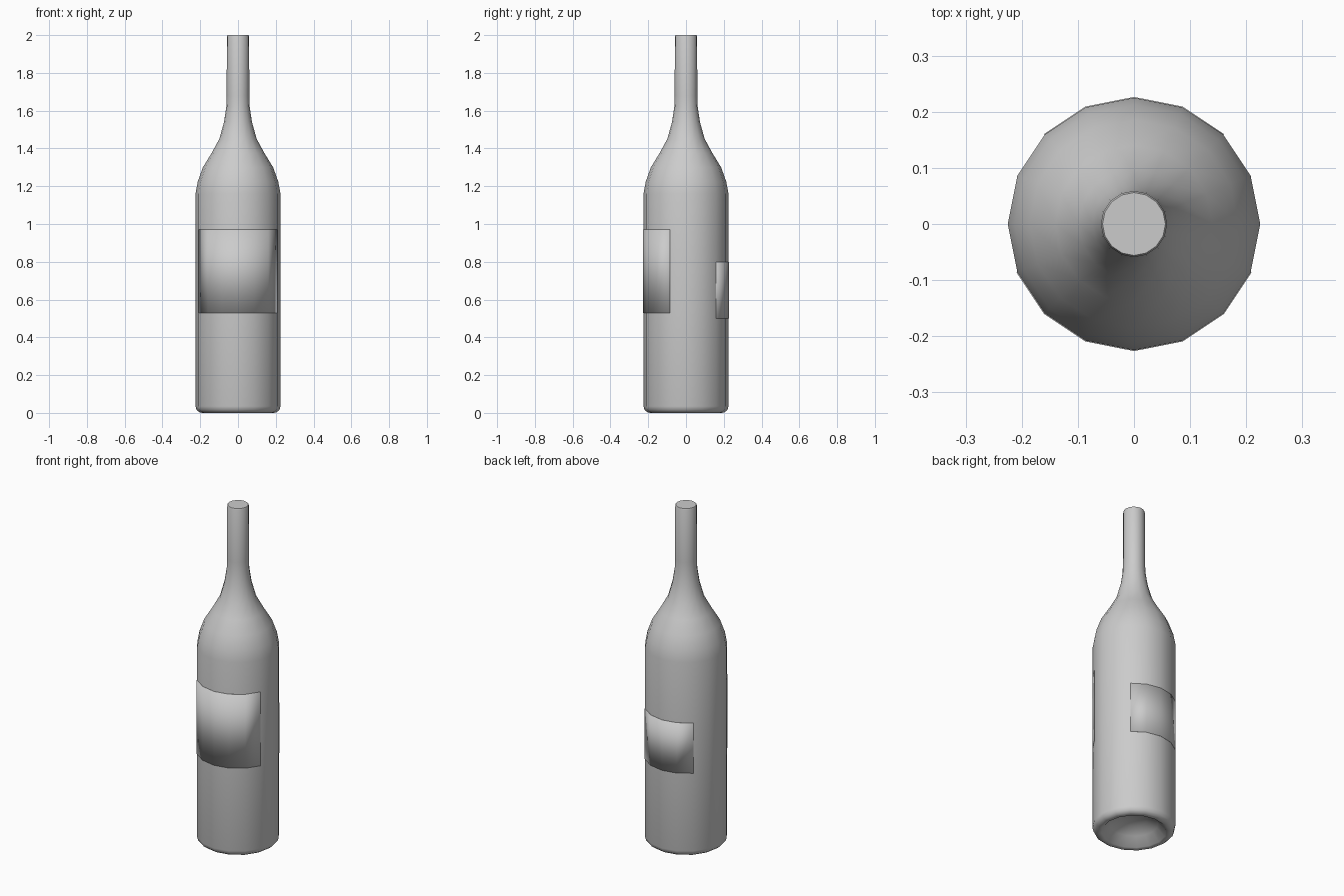
import bpy, bmesh, math
from math import cos, sin, radians

cube = bpy.data.objects.get("Cube")
if cube:
    bpy.data.objects.remove(cube)

SIDES = 16
STEP = 360 / SIDES
BODY_R = 0.225

grey = bpy.data.materials.new("plain grey")
grey.use_nodes = True
grey.diffuse_color = (0.6, 0.6, 0.6, 1)
grey.node_tree.nodes["Principled BSDF"].inputs["Base Color"].default_value = (0.6, 0.6, 0.6, 1)


def finish(bm, name, angle):
    """Turn a bmesh into a smooth shaded object."""
    mesh = bpy.data.meshes.new(name)
    bm.to_mesh(mesh)
    bm.free()
    mesh.materials.append(grey)
    obj = bpy.data.objects.new(name, mesh)
    bpy.context.collection.objects.link(obj)
    bpy.ops.object.select_all(action='DESELECT')
    obj.select_set(True)
    bpy.context.view_layer.objects.active = obj
    bpy.ops.object.shade_smooth_by_angle(angle=radians(angle))
    return obj


def lathe(name, profile):
    """Spin a radius/height profile about the z axis."""
    bm = bmesh.new()
    verts = [bm.verts.new((r, 0, z)) for r, z in profile]
    edges = [bm.edges.new(pair) for pair in zip(verts, verts[1:])]
    bmesh.ops.spin(bm, geom=verts + edges, cent=(0, 0, 0), axis=(0, 0, 1),
                   angle=math.tau, steps=SIDES, use_duplicate=False)
    bmesh.ops.remove_doubles(bm, verts=bm.verts, dist=0.0005)
    bmesh.ops.recalc_face_normals(bm, faces=bm.faces)
    return finish(bm, name, 50)


def label(name, start, faces, low, high):
    """Thin plate wrapped over some of the bottle's sides."""
    bm = bmesh.new()
    r = BODY_R + 0.0015
    columns = []
    for i in range(faces + 1):
        a = radians(start + i * STEP)
        columns.append([bm.verts.new((r * cos(a), r * sin(a), z)) for z in (low, high)])
    for (a, b), (c, d) in zip(columns, columns[1:]):
        bm.faces.new((a, c, d, b))
    obj = finish(bm, name, 40)
    solid = obj.modifiers.new("thickness", 'SOLIDIFY')
    solid.thickness = 0.003
    solid.offset = -1
    return obj


# Bottle: hollow underside, rounded foot, body, shoulder, neck and flat top
lathe("bottle", [
    (0, 0.09), (0.07, 0.08), (0.13, 0.05), (0.175, 0.004),
    (0.19, 0), (0.205, 0.004), (0.219, 0.015), (BODY_R, 0.035),
    (BODY_R, 1.16), (0.213, 1.225), (0.186, 1.3), (0.14, 1.375),
    (0.099, 1.45), (0.074, 1.54), (0.062, 1.62), (0.06, 1.68),
    (0.059, 1.992), (0.056, 2), (0, 2)])

# Labels on the front and back
label("front_label", -90 - 3 * STEP, 6, 0.53, 0.97)
label("back_label", 90 - 2 * STEP, 4, 0.5, 0.8)
